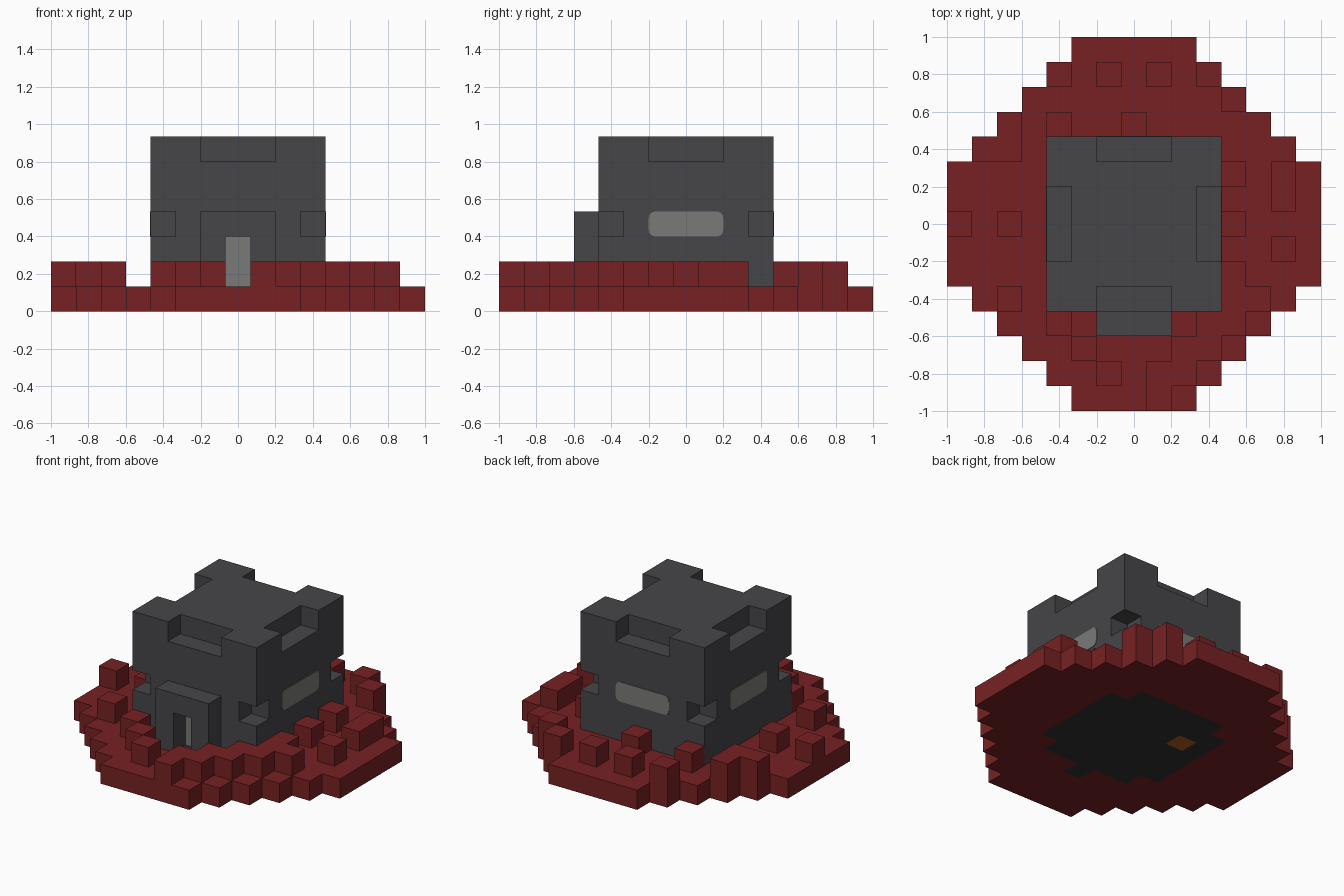
import bpy
import bmesh
import math
from mathutils import Vector, Matrix

U = 2 / 15  # size of one block

if "Cube" in bpy.data.objects:
    bpy.data.objects.remove(bpy.data.objects["Cube"])


def material(name, rgb):
    # sRGB bytes to linear colour
    lin = [((c / 255 + 0.055) / 1.055) ** 2.4 for c in rgb] + [1.0]
    m = bpy.data.materials.new(name)
    m.use_nodes = True
    m.diffuse_color = lin
    m.node_tree.nodes["Principled BSDF"].inputs["Base Color"].default_value = lin
    return m


RED = material("dark red ground", (119, 33, 35))
STONE = material("grey stone", (70, 70, 73))
FLOOR = material("dark floor", (47, 47, 47))
BROWN = material("orange brown", (180, 90, 33))
PALE = material("pale grey", (122, 123, 119))


def finish(name, bm, mat):
    mesh = bpy.data.meshes.new(name)
    bm.to_mesh(mesh)
    bm.free()
    mesh.materials.append(mat)
    obj = bpy.data.objects.new(name, mesh)
    bpy.context.collection.objects.link(obj)
    return obj


def blocks(name, cells, mat):
    """Skin a set of block cells (x, y, layer) with their outer faces only."""
    bm = bmesh.new()
    for cell in cells:
        centre = Vector(cell) + Vector((0, 0, 0.5))
        for axis in range(3):
            for sign in (-1, 1):
                n = Vector((0, 0, 0))
                n[axis] = sign
                if tuple(int(a + b) for a, b in zip(cell, n)) in cells:
                    continue
                s = Vector((0, 0, 0))
                s[(axis + 1) % 3] = 0.5
                t = n.cross(s)
                mid = centre + n / 2
                bm.faces.new([bm.verts.new((mid + d) * U)
                              for d in (-s - t, s - t, s + t, t - s)])
    bmesh.ops.remove_doubles(bm, verts=bm.verts, dist=0.001)
    bmesh.ops.dissolve_limit(bm, angle_limit=0.01, verts=bm.verts, edges=bm.edges)
    return finish(name, bm, mat)


def plate(name, width, height, radius, location, turn, mat):
    """Thin upright plate with rounded corners, facing -y before turning."""
    bm = bmesh.new()
    verts = []
    for q in range(4):
        a0 = q * math.pi / 2
        cx = (width / 2 - radius) * (1 if q in (0, 3) else -1)
        cz = (height / 2 - radius) * (1 if q < 2 else -1)
        for i in range(5 if radius else 1):
            a = a0 + i * math.pi / 8
            verts.append(bm.verts.new((cx + radius * math.cos(a), 0,
                                       cz + radius * math.sin(a))))
    face = bm.faces.new(verts)
    out = bmesh.ops.extrude_face_region(bm, geom=[face])
    moved = [v for v in out["geom"] if isinstance(v, bmesh.types.BMVert)]
    bmesh.ops.translate(bm, verts=moved, vec=(0, -0.004, 0))
    bmesh.ops.recalc_face_normals(bm, faces=bm.faces)
    obj = finish(name, bm, mat)
    obj.matrix_world = Matrix.Translation(location) @ Matrix.Rotation(turn, 4, "Z")
    return obj


# Round stepped ground disc
disc = {(x, y, 0) for x in range(-7, 8) for y in range(-7, 8)
        if abs(x) + abs(y) <= 9}

# Floor set into the ground, with a doorway cell and one brown block
floor = {(x, y, 0) for x in range(-3, 4) for y in range(-3, 4)
         if abs(x) + abs(y) < 6} | {(0, -4, 0)}
brown = {(-2, 1, 0)}

# Loose blocks and the stepped low wall standing on the ground
bumps = [(-3, 6), (-1, 6), (1, 6), (3, 6), (4, 5), (0, 4), (-3, 4),
         (-5, 4), (-5, 3), (-6, 3), (-5, 0), (-7, 0), (-5, -3),
         (-3, -4), (-2, -5), (-1, -6),
         (4, 2), (4, 0), (4, -2), (6, 1), (6, 2), (6, -1)]
for i in range(1, 6):
    bumps.append((i, i - 8))
    if i < 5:
        bumps.append((i, i - 7))
ground = (disc - floor) | {(x, y, 1) for x, y in bumps}

blocks("ground", ground, RED)
blocks("floor", floor - brown, FLOOR)
blocks("brown_block", brown, BROWN)

# Square tower: corners notched at window height, battlement gaps at the top
tower = set()
for x in range(-3, 4):
    for y in range(-3, 4):
        for z in range(1, 7):
            low, high = sorted((abs(x), abs(y)))
            corner_notch = z == 3 and low == 3
            battlement_gap = z == 6 and high == 3 and low <= 1
            if not (corner_notch or battlement_gap):
                tower.add((x, y, z))

# Porch around the recessed door
porch = {(x, -4, z) for x in (-1, 0, 1) for z in (1, 2, 3)
         if x != 0 or z == 3}
blocks("tower", tower | porch, STONE)

# Door and the three rounded windows
wall = 3.5 * U
plate("door", U, 2 * U, 0, (0, -wall, 2 * U), 0, PALE)
for name, turn in (("window_left", 90), ("window_back", 180), ("window_right", 270)):
    a = math.radians(turn)
    spot = (wall * math.sin(a), -wall * math.cos(a), 3.5 * U)
    plate(name, 3 * U, U, 0.035, spot, a, PALE)
